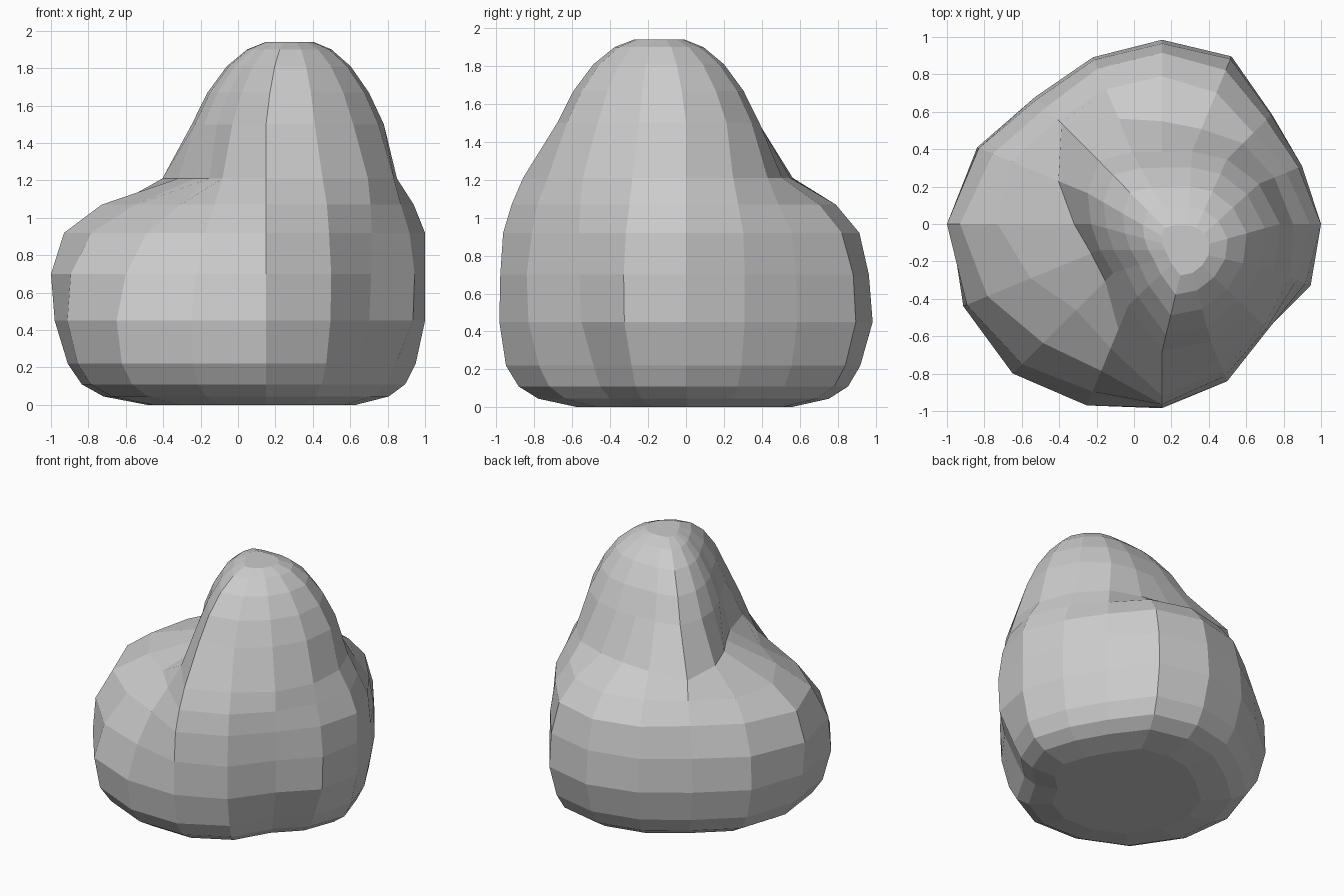
import bpy, bmesh
from math import cos, sin, tau

N = 16
CX = 0.15      # axis of the measured cross-sections
PEAK = (0.28, -0.14)   # axis of the upper peak

# Radii of the key cross-sections, anticlockwise from +x
SECTIONS = {
    0.22: (.80, .765, .79, .91, .92, .91, .91, 1.01, 1.06, 1.09, 1.09, 1.02, .95, .84, .69, .75),
    0.45: (.85, .81, .83, .97, .985, .965, .96, 1.07, 1.13, 1.15, 1.13, 1.05, .985, .90, .78, .85),
    0.70: (.85, .81, .825, .955, .965, .95, .945, 1.06, 1.15, 1.13, 1.06, .97, .98, .91, .795, .86),
    0.92: (.85, .79, .79, .89, .915, .90, .88, .98, 1.08, 1.01, .90, .85, .965, .88, .80, .83),
    1.07: (.79, .72, .69, .76, .79, .78, .79, .87, .88, .76, .65, .72, .92, .85, .79, .78),
    1.21: (.70, .65, .61, .55, .55, .61, .76, .60, .47, .41, .43, .61, .86, .79, .77, .74),
    1.50: (.63, .56, .49, .42, .385, .415, .48, .43, .38, .36, .37, .47, .68, .68, .66, .65),
}


def outline(radii):
    return [(CX + r * cos(tau * i / N), r * sin(tau * i / N)) for i, r in enumerate(radii)]


def scaled(points, s, centre):
    return [(centre[0] + (x - centre[0]) * s, centre[1] + (y - centre[1]) * s) for x, y in points]


# Flat underside, lobed middle, tapering peak
base, top = outline(SECTIONS[0.22]), outline(SECTIONS[1.50])
levels = [(z, scaled(base, s, (CX, 0))) for z, s in ((0, .60), (.045, .82), (.11, .93))]
levels += [(z, outline(r)) for z, r in SECTIONS.items()]
levels += [(z, scaled(top, s, PEAK)) for z, s in ((1.67, .84), (1.81, .645), (1.90, .44), (1.94, .25))]

# Boulder: loft through the levels and close both ends
bm = bmesh.new()
rings = [[bm.verts.new((x, y, z)) for x, y in pts] for z, pts in levels]
for low, high in zip(rings, rings[1:]):
    for i in range(N):
        j = (i + 1) % N
        bm.faces.new((low[i], low[j], high[j], high[i]))
bm.faces.new(rings[0][::-1])
bm.faces.new(rings[-1])
bmesh.ops.recalc_face_normals(bm, faces=bm.faces)
mesh = bpy.data.meshes.new("boulder")
bm.to_mesh(mesh)
bm.free()
boulder = bpy.data.objects.new("boulder", mesh)
bpy.context.collection.objects.link(boulder)
